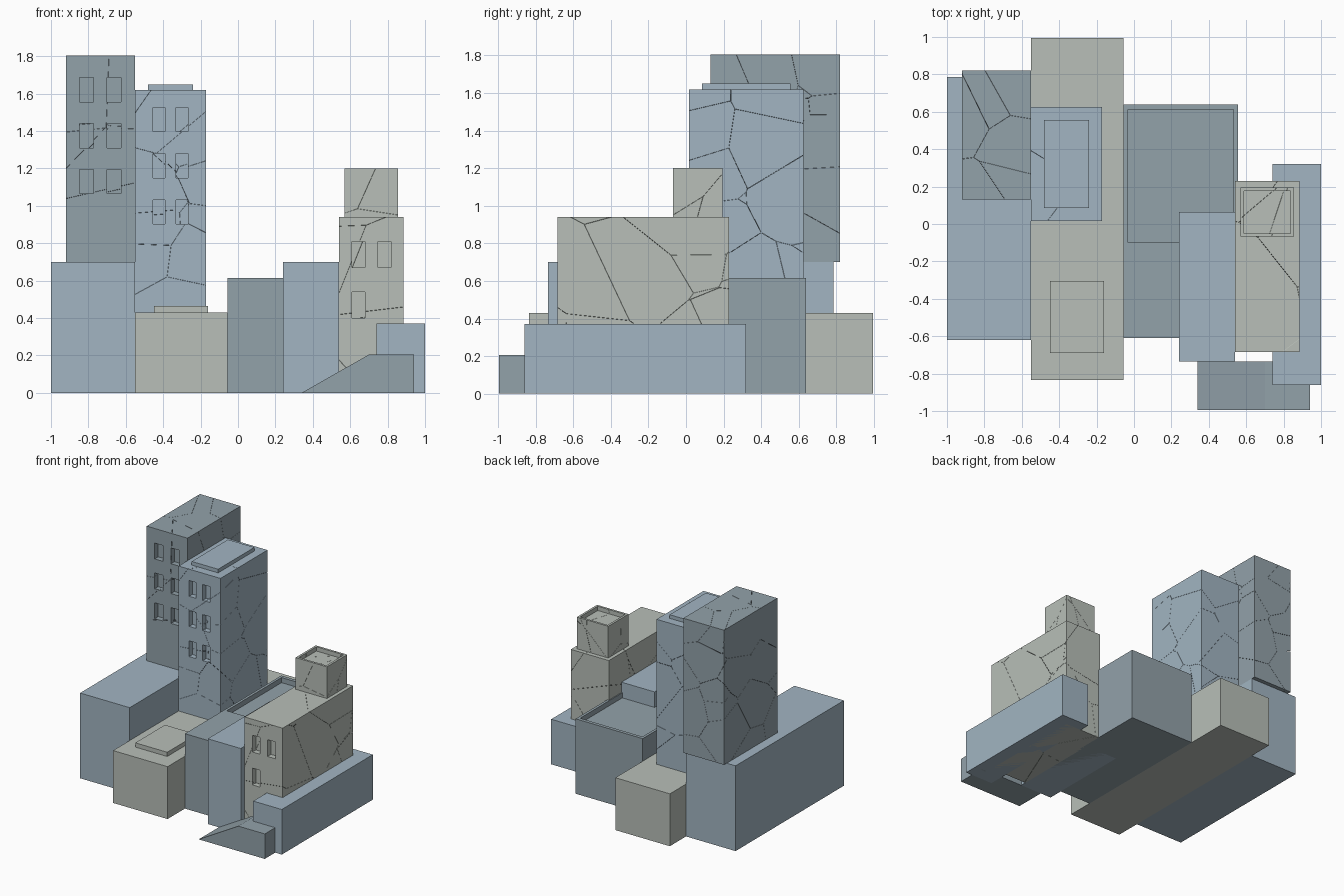
import bpy, bmesh, random
from mathutils import Vector

if "Cube" in bpy.data.objects:
    bpy.data.objects.remove(bpy.data.objects["Cube"])


def material(name, rgb):
    m = bpy.data.materials.new(name)
    m.diffuse_color = (*rgb, 1)
    m.use_nodes = True
    m.node_tree.nodes["Principled BSDF"].inputs["Base Color"].default_value = m.diffuse_color
    return m


BLUE = material("pale_blue", (0.36, 0.46, 0.54))
GREY = material("slate_grey", (0.29, 0.36, 0.40))
STONE = material("warm_stone", (0.48, 0.52, 0.48))


def add_box(bm, x, y, z):
    verts = bmesh.ops.create_cube(bm, size=1)["verts"]
    for v in verts:
        for i, (lo, hi) in enumerate((x, y, z)):
            v.co[i] = lo if v.co[i] < 0 else hi


def finish(name, bm, mat=None):
    bmesh.ops.recalc_face_normals(bm, faces=bm.faces[:])
    me = bpy.data.meshes.new(name)
    bm.to_mesh(me)
    bm.free()
    if mat:
        me.materials.append(mat)
    ob = bpy.data.objects.new(name, me)
    bpy.context.scene.collection.objects.link(ob)
    return ob


def box(name, x, y, z, mat):
    bm = bmesh.new()
    add_box(bm, x, y, z)
    return finish(name, bm, mat)


def cracked_box(name, x, y, z, mat, cells, seed, gap=0.0006):
    """Box broken into closed Voronoi shards with hairline cracks between them."""
    rnd = random.Random(seed)
    pts = [Vector(rnd.uniform(*r) for r in (x, y, z)) for _ in range(cells)]
    tmp = bpy.data.meshes.new("shard")
    whole = bmesh.new()
    for p in pts:
        bm = bmesh.new()
        add_box(bm, x, y, z)
        for q in pts:
            if q is p:
                continue
            n = (q - p).normalized()
            cut = bmesh.ops.bisect_plane(
                bm, geom=bm.verts[:] + bm.edges[:] + bm.faces[:], dist=1e-6,
                plane_co=(p + q) / 2 - n * gap, plane_no=n, clear_outer=True)
            rim = [e for e in cut["geom_cut"]
                   if isinstance(e, bmesh.types.BMEdge) and e.is_boundary]
            if rim:
                bmesh.ops.holes_fill(bm, edges=rim, sides=0)
        bmesh.ops.recalc_face_normals(bm, faces=bm.faces[:])
        bm.to_mesh(tmp)
        bm.free()
        whole.from_mesh(tmp)
    bpy.data.meshes.remove(tmp)
    return finish(name, whole, mat)


def carve(ob, boxes):
    """Cut box-shaped recesses and bake the result."""
    bm = bmesh.new()
    for b in boxes:
        add_box(bm, *b)
    cutter = finish("cutter", bm)
    cutter.hide_render = True
    mod = ob.modifiers.new("recess", "BOOLEAN")
    mod.operation, mod.solver, mod.object = "DIFFERENCE", "EXACT", cutter
    deps = bpy.context.evaluated_depsgraph_get()
    deps.update()
    me = bpy.data.meshes.new_from_object(ob.evaluated_get(deps))
    ob.modifiers.clear()
    ob.data = me
    bpy.data.objects.remove(cutter)


def windows(front, cells, w, h, depth=0.045):
    return [((cx - w / 2, cx + w / 2), (front - 0.05, front + depth),
             (cz - h / 2, cz + h / 2)) for cx, cz in cells]


def grid(xs, zs):
    return [(a, b) for a in xs for b in zs]


# Left block carrying the tall cracked tower
box("left_base", (-1.0, -0.55), (-0.62, 0.785), (0, 0.70), BLUE)
tower = cracked_box("tall_tower", (-0.92, -0.55), (0.13, 0.82), (0.70, 1.805), GREY, 20, 3)
carve(tower, windows(0.13, grid((-0.81, -0.662), (1.62, 1.375, 1.13)), 0.075, 0.13))

# Long low block with roof slab and the second tower
box("long_base", (-0.55, -0.055), (-0.835, 0.995), (0, 0.43), STONE)
box("long_base_roof_slab", (-0.45, -0.16), (-0.69, -0.305), (0.43, 0.465), STONE)
tower = cracked_box("second_tower", (-0.55, -0.17), (0.015, 0.625), (0.43, 1.62), BLUE, 22, 8)
carve(tower, windows(0.015, grid((-0.423, -0.299), (1.462, 1.215, 0.967)), 0.064, 0.13))
box("second_tower_roof_slab", (-0.48, -0.24), (0.085, 0.555), (1.62, 1.65), BLUE)

# Middle block with sunken roof, and the narrow block in front
mid = box("middle_block", (-0.055, 0.555), (-0.61, 0.64), (0, 0.615), GREY)
carve(mid, [((-0.033, 0.533), (-0.10, 0.612), (0.573, 0.7))])
box("narrow_block", (0.24, 0.54), (-0.735, 0.065), (0, 0.70), BLUE)

# Right cracked building with rooftop tank
right = cracked_box("right_building", (0.54, 0.885), (-0.685, 0.23), (0, 0.94), STONE, 18, 5)
carve(right, windows(-0.685, [(0.645, 0.74), (0.783, 0.74), (0.645, 0.47)], 0.07, 0.138))
tank = cracked_box("rooftop_tank", (0.57, 0.855), (-0.068, 0.195), (0.94, 1.20), STONE, 5, 2)
carve(tank, [((0.588, 0.837), (-0.05, 0.177), (1.165, 1.3))])

# Low right block
box("right_base", (0.74, 1.0), (-0.86, 0.32), (0, 0.37), BLUE)

# Sloped ramp at the front
bm = bmesh.new()
profile = [(0.34, 0), (0.94, 0), (0.94, 0.205), (0.70, 0.205)]
face = bm.faces.new([bm.verts.new((px, -0.995, pz)) for px, pz in profile])
ext = bmesh.ops.extrude_face_region(bm, geom=[face], use_keep_orig=True)
bmesh.ops.translate(bm, vec=(0, 0.26, 0),
                    verts=[v for v in ext["geom"] if isinstance(v, bmesh.types.BMVert)])
finish("front_ramp", bm, GREY)
